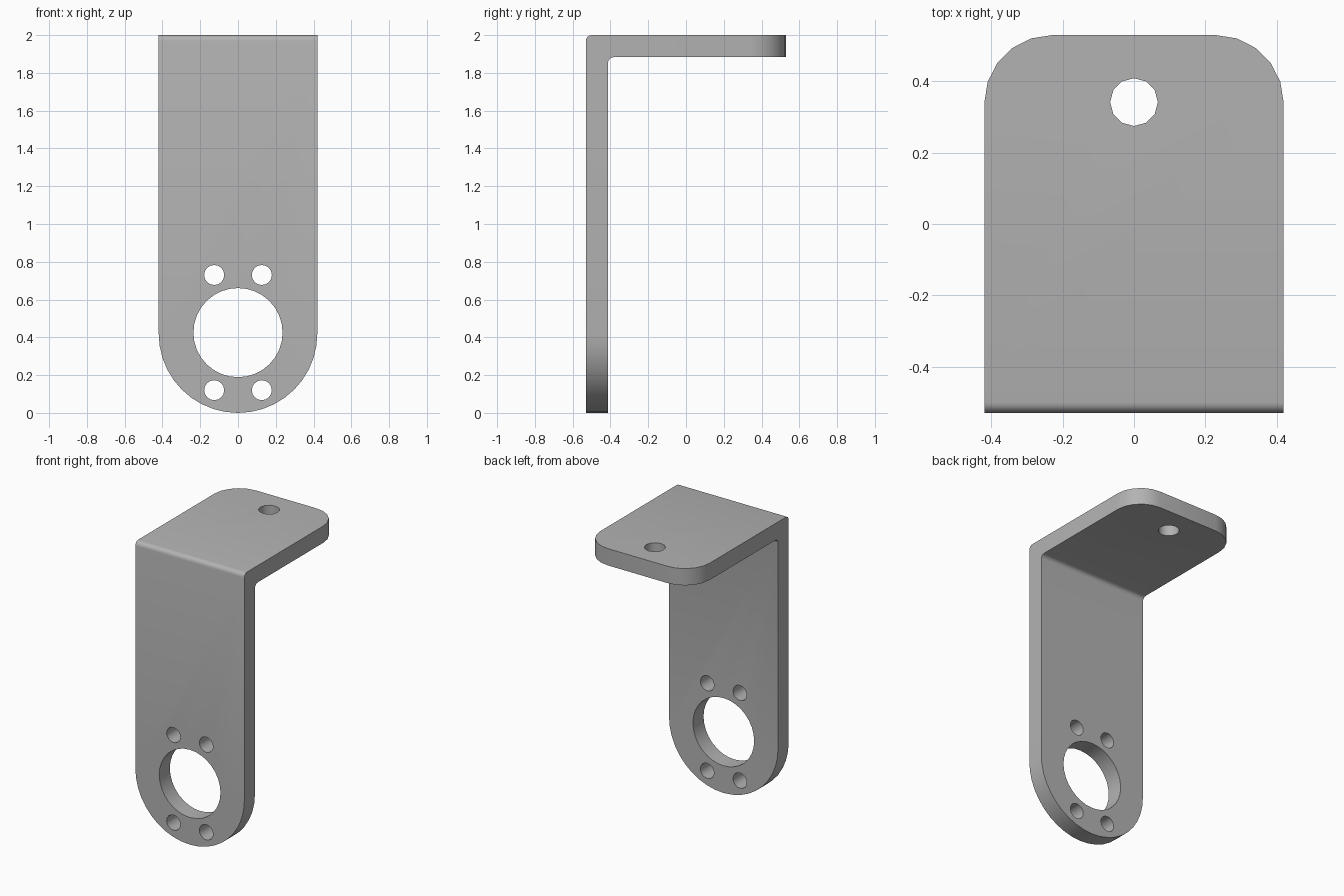
import bpy, bmesh, math
from mathutils import Matrix, Vector

old = bpy.data.objects.get("Cube")
if old:
    bpy.data.objects.remove(old, do_unlink=True)

W, D, H, T = 0.42, 0.53, 2.0, 0.117   # half width, half depth, height, thickness

metal = bpy.data.materials.new("grey metal")
metal.use_nodes = True
metal.diffuse_color = (0.45, 0.45, 0.45, 1)
metal.node_tree.nodes["Principled BSDF"].inputs["Base Color"].default_value = (0.45, 0.45, 0.45, 1)


def make_object(name, bm):
    mesh = bpy.data.meshes.new(name)
    bm.to_mesh(mesh)
    bm.free()
    mesh.materials.append(metal)
    obj = bpy.data.objects.new(name, mesh)
    bpy.context.collection.objects.link(obj)
    return obj


def round_edges(bm, test, radius, segments):
    """Round every edge whose two ends both pass the test."""
    edges = [e for e in bm.edges if all(test(v.co) for v in e.verts)]
    bmesh.ops.bevel(bm, geom=edges, offset=radius, segments=segments,
                    profile=0.5, affect='EDGES')


def add_hole(bm, centre, radius, sides, axis):
    turn = Matrix.Rotation(math.pi / 2, 4, 'X') if axis == 'Y' else Matrix()
    bmesh.ops.create_cone(bm, cap_ends=True, segments=sides, radius1=radius,
                          radius2=radius, depth=0.4,
                          matrix=Matrix.Translation(centre) @ turn)


# Bent plate: L profile swept across the width
bm = bmesh.new()
profile = [(-D, 0), (-D + T, 0), (-D + T, H - T), (D, H - T), (D, H), (-D, H)]
face = bm.faces.new([bm.verts.new((-W, y, z)) for y, z in profile])
swept = bmesh.ops.extrude_face_region(bm, geom=[face])["geom"]
bmesh.ops.translate(bm, vec=(2 * W, 0, 0),
                    verts=[g for g in swept if isinstance(g, bmesh.types.BMVert)])
bmesh.ops.recalc_face_normals(bm, faces=bm.faces)


def near(co, y, z):
    return abs(co.y - y) < 0.001 and abs(co.z - z) < 0.001


# Small inside and outside bend radii
round_edges(bm, lambda c: near(c, -D, H) or near(c, -D + T, H - T), 0.03, 4)


# Semicircular lower end and rounded flange corners
def round_corners(axis, level, radius, segments):
    edges = [e for e in bm.edges
             if abs(e.verts[0].co.x - e.verts[1].co.x) < 0.001
             and all(abs(v.co[axis] - level) < 0.001 for v in e.verts)]
    bmesh.ops.bevel(bm, geom=edges, offset=radius, segments=segments,
                    profile=0.5, affect='EDGES')


round_corners(2, 0, W - 0.0005, 10)
round_corners(1, D, 0.19, 5)
bracket = make_object("bracket", bm)

# Holes: large bore, four screw holes, one flange hole
bm = bmesh.new()
add_hole(bm, Vector((0, -D + T / 2, 0.425)), 0.236, 32, 'Y')
for x in (-0.126, 0.126):
    for z in (0.12, 0.73):
        add_hole(bm, Vector((x, -D + T / 2, z)), 0.053, 16, 'Y')
add_hole(bm, Vector((0, 0.342, H - T / 2)), 0.067, 12, 'Z')
cutter = make_object("hole_cutter", bm)
cutter.hide_render = True

cut = bracket.modifiers.new("holes", 'BOOLEAN')
cut.operation = 'DIFFERENCE'
cut.solver = 'EXACT'
cut.object = cutter

# Apply the cut, remove the helper and shade
bpy.ops.object.select_all(action='DESELECT')
bpy.context.view_layer.objects.active = bracket
bracket.select_set(True)
bpy.ops.object.modifier_apply(modifier=cut.name)
bpy.data.objects.remove(cutter, do_unlink=True)
bpy.ops.object.shade_smooth_by_angle(angle=math.radians(35))
